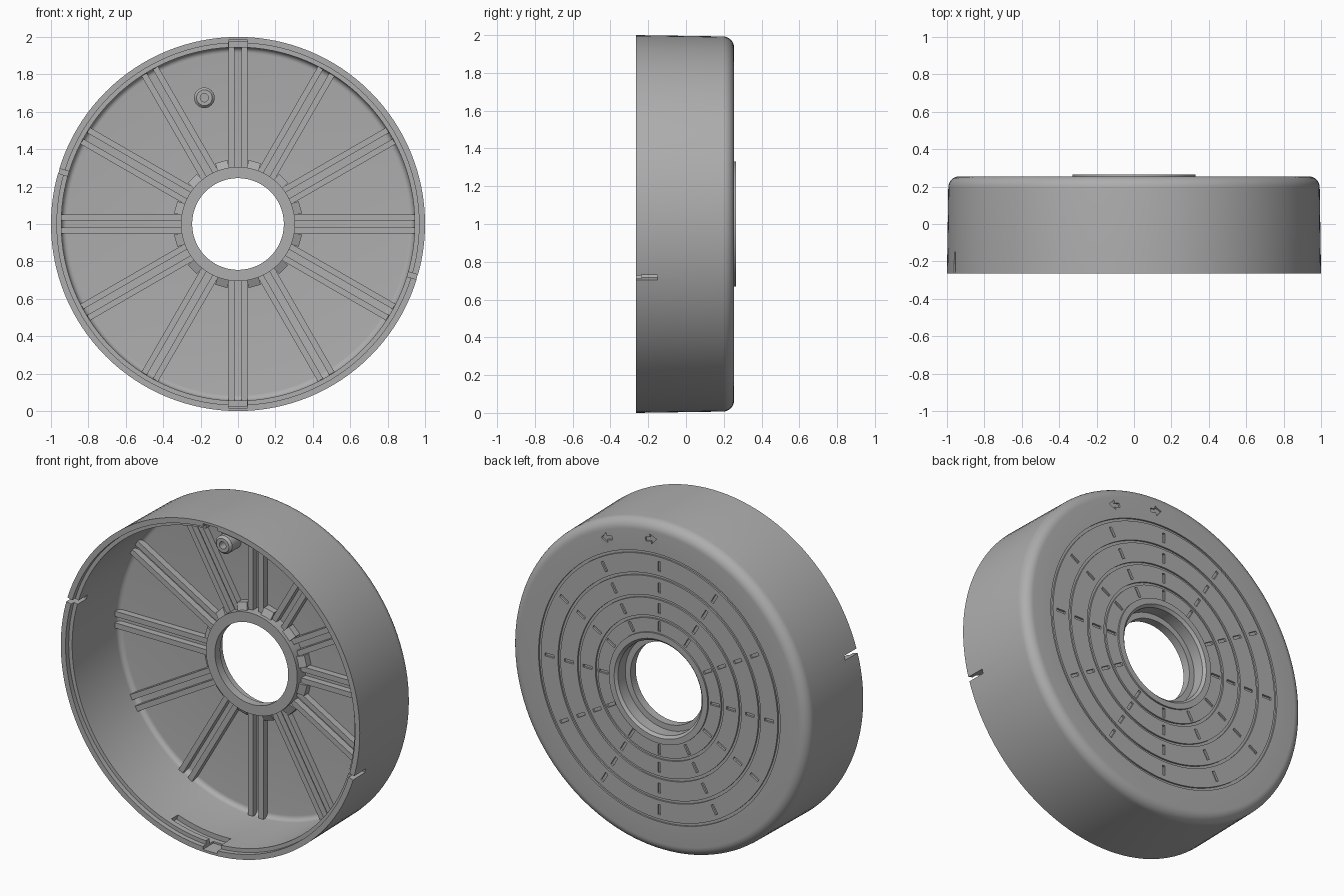
import bpy, bmesh, math
from math import cos, sin, pi, radians

if "Cube" in bpy.data.objects:
    bpy.data.objects.remove(bpy.data.objects["Cube"])

grey = bpy.data.materials.new("moulded_grey")
grey.use_nodes = True
COLOUR = (0.42, 0.42, 0.42, 1)
grey.diffuse_color = COLOUR
grey.node_tree.nodes["Principled BSDF"].inputs["Base Color"].default_value = COLOUR

BACK, FRONT = 0.255, -0.265
PLATE = 0.21          # inner face of the end plate


def finish(name, bm):
    bmesh.ops.recalc_face_normals(bm, faces=bm.faces)
    mesh = bpy.data.meshes.new(name)
    bm.to_mesh(mesh)
    bm.free()
    mesh.materials.append(grey)
    obj = bpy.data.objects.new(name, mesh)
    bpy.context.collection.objects.link(obj)
    return obj


def smooth(obj):
    bpy.ops.object.select_all(action='DESELECT')
    obj.select_set(True)
    bpy.context.view_layer.objects.active = obj
    bpy.ops.object.shade_smooth_by_angle(angle=radians(30))


def lathe(name, profile, cx=0, cz=1, steps=128):
    """Spin a closed (radius, y) profile about an axis along y."""
    bm = bmesh.new()
    rings = [[bm.verts.new((cx + r * cos(2 * pi * i / steps), y, cz + r * sin(2 * pi * i / steps)))
              for r, y in profile] for i in range(steps)]
    n = len(profile)
    for i in range(steps):
        a, b = rings[i], rings[(i + 1) % steps]
        for j in range(n):
            k = (j + 1) % n
            bm.faces.new((a[j], a[k], b[k], b[j]))
    return finish(name, bm)


def prism(bm, outline, y0, y1, angle):
    """Extrude a (radial, tangential) outline along y, turned about the drum axis."""
    c, s = cos(angle), sin(angle)
    lo, hi = [[bm.verts.new((r * c - t * s, y, 1 + r * s + t * c)) for r, t in outline]
              for y in (y0, y1)]
    bm.faces.new(lo)
    bm.faces.new(hi[::-1])
    for i in range(len(outline)):
        j = (i + 1) % len(outline)
        bm.faces.new((lo[i], hi[i], hi[j], lo[j]))
    return lo, hi


def rect(r0, r1, t0, t1):
    return [(r0, t0), (r1, t0), (r1, t1), (r0, t1)]


def arc(cr, cy, rad, a0, a1, n=8):
    return [(cr + rad * cos(radians(a0 + (a1 - a0) * i / n)),
             cy + rad * sin(radians(a0 + (a1 - a0) * i / n))) for i in range(n + 1)]


# Drum shell: lip, outer wall, rounded back edge, grooved plate, hub, inner wall
profile = [(0.945, -0.235), (0.968, -0.235), (0.968, FRONT), (1.0, FRONT)]
profile += arc(0.933, BACK - 0.06, 0.06, 0, 90)
for r in (0.80, 0.67, 0.54, 0.42):
    profile += [(r + 0.008, BACK), (r + 0.008, BACK - 0.01),
                (r - 0.008, BACK - 0.01), (r - 0.008, BACK)]
profile += [(0.33, BACK), (0.33, 0.265), (0.295, 0.265), (0.28, 0.25), (0.28, 0.18),
            (0.245, 0.18), (0.245, 0.13), (0.305, 0.13), (0.305, PLATE)]
profile += arc(0.915, PLATE - 0.03, 0.03, 90, 0, 5)
shell = lathe("drum_shell", profile)

# Cutters: dashes between the ring grooves, wall notches, locking channels, arrows
bm = bmesh.new()
for i in range(12):
    for r in (0.735, 0.605, 0.48, 0.372):
        prism(bm, rect(r - 0.03, r + 0.03, -0.009, 0.009), BACK - 0.012, 0.3, i * pi / 6)
for a in (-16.5, 163.5):
    prism(bm, rect(0.9, 1.1, -0.013, 0.013), -0.3, -0.15, radians(a))
cutters = [finish("groove_cutter", bm)]

bm = bmesh.new()
for a in (-90, 90):
    prism(bm, rect(0.9, 0.985, -0.05, 0.05), -0.3, -0.165, radians(a))
cutters.append(finish("entry_cutter", bm))

bm = bmesh.new()
sweep = [-0.33 + 0.38 * i / 12 for i in range(13)]
band = [(0.975 * cos(t), 0.975 * sin(t)) for t in sweep]
band += [(0.9 * cos(t), 0.9 * sin(t)) for t in reversed(sweep)]
for a in (-90, 90):
    prism(bm, band, -0.2, -0.135, radians(a))
arrow = [(0, 0.19), (0.03, 0.15), (0.012, 0.15), (0.012, 0.115),
         (-0.012, 0.115), (-0.012, 0.15), (-0.03, 0.15)]
for side in (-1, 1):
    prism(bm, [(0.875 + r, side * t) for r, t in arrow], BACK - 0.01, 0.3, radians(76.5))
cutters.append(finish("lock_cutter", bm))

bpy.context.view_layer.objects.active = shell
for cutter in cutters:
    mod = shell.modifiers.new("cut", 'BOOLEAN')
    mod.operation, mod.solver, mod.object = 'DIFFERENCE', 'EXACT', cutter
    bpy.ops.object.modifier_apply(modifier=mod.name)
    bpy.data.objects.remove(cutter)
smooth(shell)

# Twelve pairs of radial ribs on the inner face
bm = bmesh.new()
for i in range(12):
    for side in (-1, 1):
        prism(bm, rect(0.3, 0.943, side * 0.035 - 0.016, side * 0.035 + 0.016),
              0.17, PLATE + 0.005, i * pi / 6)
finish("radial_ribs", bm)

# Sloping gussets around the hub, between the ribs
bm = bmesh.new()
for i in range(12):
    lo, hi = prism(bm, rect(0.3, 0.345, -0.033, 0.033), 0.15, PLATE + 0.005, pi / 12 + i * pi / 6)
    for v in lo[1:3]:
        v.co.y += 0.02
finish("hub_gussets", bm)

# Small hollow locating post
post = lathe("locating_post", [(0.022, PLATE + 0.005), (0.022, 0.11), (0.042, 0.11),
                               (0.055, 0.123), (0.055, PLATE + 0.005)], -0.18, 1.675, 32)
smooth(post)
